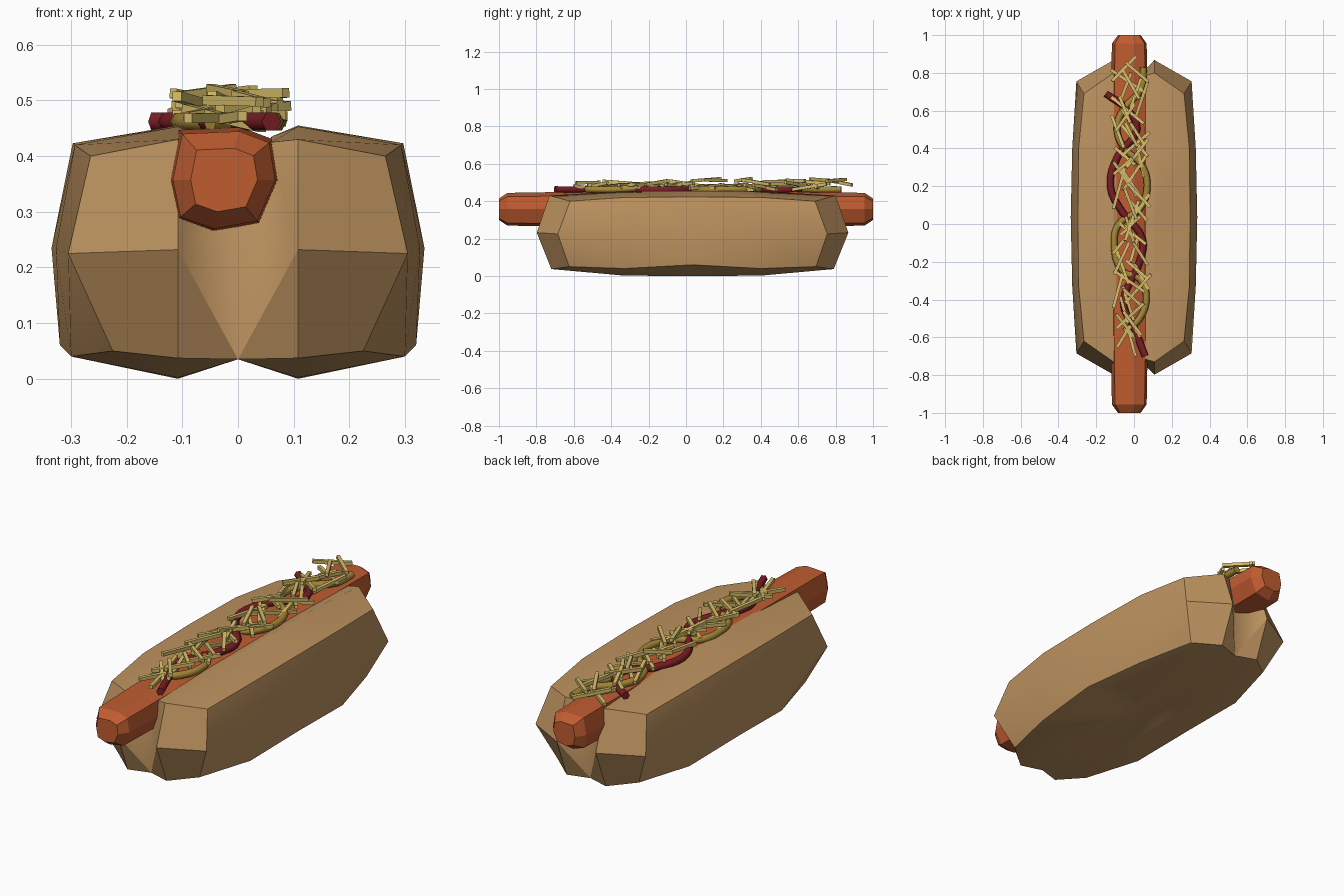
import bpy, bmesh, math, random
from mathutils import Vector

if "Cube" in bpy.data.objects:
    bpy.data.objects.remove(bpy.data.objects["Cube"])

random.seed(7)


def material(name, rgb):
    m = bpy.data.materials.new(name)
    m.diffuse_color = (*rgb, 1)
    m.use_nodes = True
    m.node_tree.nodes["Principled BSDF"].inputs["Base Color"].default_value = m.diffuse_color
    return m


BUN = material("bread tan", (0.51, 0.29, 0.115))
SAUSAGE = material("sausage orange", (0.527, 0.107, 0.03))
KETCHUP = material("ketchup red", (0.2, 0.013, 0.018))
MUSTARD = material("mustard yellow", (0.376, 0.242, 0.038))
CHEESE = material("cheese yellow", (0.67, 0.51, 0.14))


def finish(bm, name, mat, smooth=None):
    bmesh.ops.recalc_face_normals(bm, faces=bm.faces)
    me = bpy.data.meshes.new(name)
    bm.to_mesh(me)
    bm.free()
    ob = bpy.data.objects.new(name, me)
    bpy.context.collection.objects.link(ob)
    me.materials.append(mat)
    if smooth:
        bpy.ops.object.select_all(action='DESELECT')
        ob.select_set(True)
        bpy.context.view_layer.objects.active = ob
        bpy.ops.object.shade_smooth_by_angle(angle=math.radians(smooth))
    return ob


# Bun: one half lofted along y, with faceted ends, then mirrored across x = 0
YC = 0.035
end = [(0, .72, .30), (.06, .75, .425), (.108, .765, .43), (.265, .655, .40),
       (.305, .72, .225), (.225, .66, .05), (.108, .755, .037), (0, .72, .035)]
near = [(0, .30), (.06, .435), (.108, .453), (.293, .42),
        (.327, .235), (.30, .04), (.108, .002), (0, .035)]
mid = [(0, .30), (.06, .435), (.108, .455), (.297, .423),
       (.335, .235), (.32, .06), (.108, 0), (0, .035)]
bm = bmesh.new()
rings = []
for s, ring in ((-1, end), (-.365, near), (0, mid), (.365, near), (1, end)):
    if ring is end:
        rings.append([bm.verts.new((x, YC + s * y, z)) for x, y, z in ring])
    else:
        rings.append([bm.verts.new((x, YC + s, z)) for x, z in ring])
for a, b in zip(rings, rings[1:]):
    for i in range(7):
        bm.faces.new((a[i], a[i + 1], b[i + 1], b[i]))
for r, s in ((rings[0], -1), (rings[-1], 1)):
    tip = bm.verts.new((.108, YC + s * .833, .232))
    for idx in ((2, 3, 4), (4, 5, 6), (0, 1, 2), (6, 7), (7, 0)):
        bm.faces.new([tip] + [r[i] for i in idx])
bun = finish(bm, "bun", BUN, 30)
mir = bun.modifiers.new("mirror", 'MIRROR')
mir.use_clip = True

# Sausage: squarish eight-sided loft with tapered ends
section = [(.1, 0), (.088, .073), (.03, .095), (-.082, .09),
           (-.1, 0), (-.085, -.072), (-.02, -.095), (.065, -.08)]
bm = bmesh.new()
rings = []
for y, k in ((-1, .6), (-.955, .92), (-.5, 1), (0, 1), (.5, 1), (.955, .92), (1, .6)):
    rings.append([bm.verts.new((-.025 + x * k, y, .357 + z * k)) for x, z in section])
for a, b in zip(rings, rings[1:]):
    for i in range(8):
        j = (i + 1) % 8
        bm.faces.new((a[i], a[j], b[j], b[i]))
bm.faces.new(rings[0])
bm.faces.new(rings[-1])
finish(bm, "sausage", SAUSAGE)


# Sauce lines: low-sided tubes along smooth paths
def sauce(name, pts, z, radius, mat):
    cu = bpy.data.curves.new(name, 'CURVE')
    cu.dimensions = '3D'
    cu.bevel_depth = radius
    cu.bevel_resolution = 1
    cu.use_fill_caps = True
    cu.resolution_u = 4
    sp = cu.splines.new('BEZIER')
    sp.bezier_points.add(len(pts) - 1)
    for bp, (x, y) in zip(sp.bezier_points, pts):
        bp.co = (x, y, z)
        bp.handle_left_type = bp.handle_right_type = 'AUTO'
    ob = bpy.data.objects.new(name, cu)
    bpy.context.collection.objects.link(ob)
    cu.materials.append(mat)


sauce("ketchup", [(-.15, .69), (-.03, .6), (.015, .5), (-.085, .36), (-.125, .2),
                  (-.06, .06), (.045, -.08), (.03, -.2), (-.055, -.42),
                  (0, -.55), (.06, -.7)], .462, .019, KETCHUP)
sauce("mustard", [(.05, .83), (.04, .72), (-.06, .6), (-.09, .5), (-.05, .4),
                  (.035, .32), (.07, .21), (.03, .08), (-.08, 0), (-.105, -.1),
                  (-.06, -.25), (.03, -.29), (.065, -.38), (.03, -.5),
                  (-.05, -.57)], .462, .018, MUSTARD)

# Shredded cheese: thin square sticks criss-crossing over the sausage
bm = bmesh.new()
N = 50
for i in range(N):
    y = -.64 + 1.48 * (i + random.uniform(0, 1)) / N
    length = random.uniform(.13, .23)
    turn = random.choice((-1, 1)) * math.radians(random.uniform(12, 58))
    half = abs(math.sin(turn)) * length / 2
    x = random.uniform(-.125 + half, .09 - half)
    tilt = random.uniform(-.16, .16)
    d = Vector((math.sin(turn), math.cos(turn), tilt)).normalized()
    m = d.to_track_quat('Z', 'Y').to_matrix().to_4x4()
    m.translation = (x, y, random.uniform(.466, .515))
    vs = bmesh.ops.create_cube(bm, size=1)['verts']
    for v in vs:
        v.co = m @ Vector((v.co.x * .017, v.co.y * .017, v.co.z * length))
finish(bm, "shredded_cheese", CHEESE)
